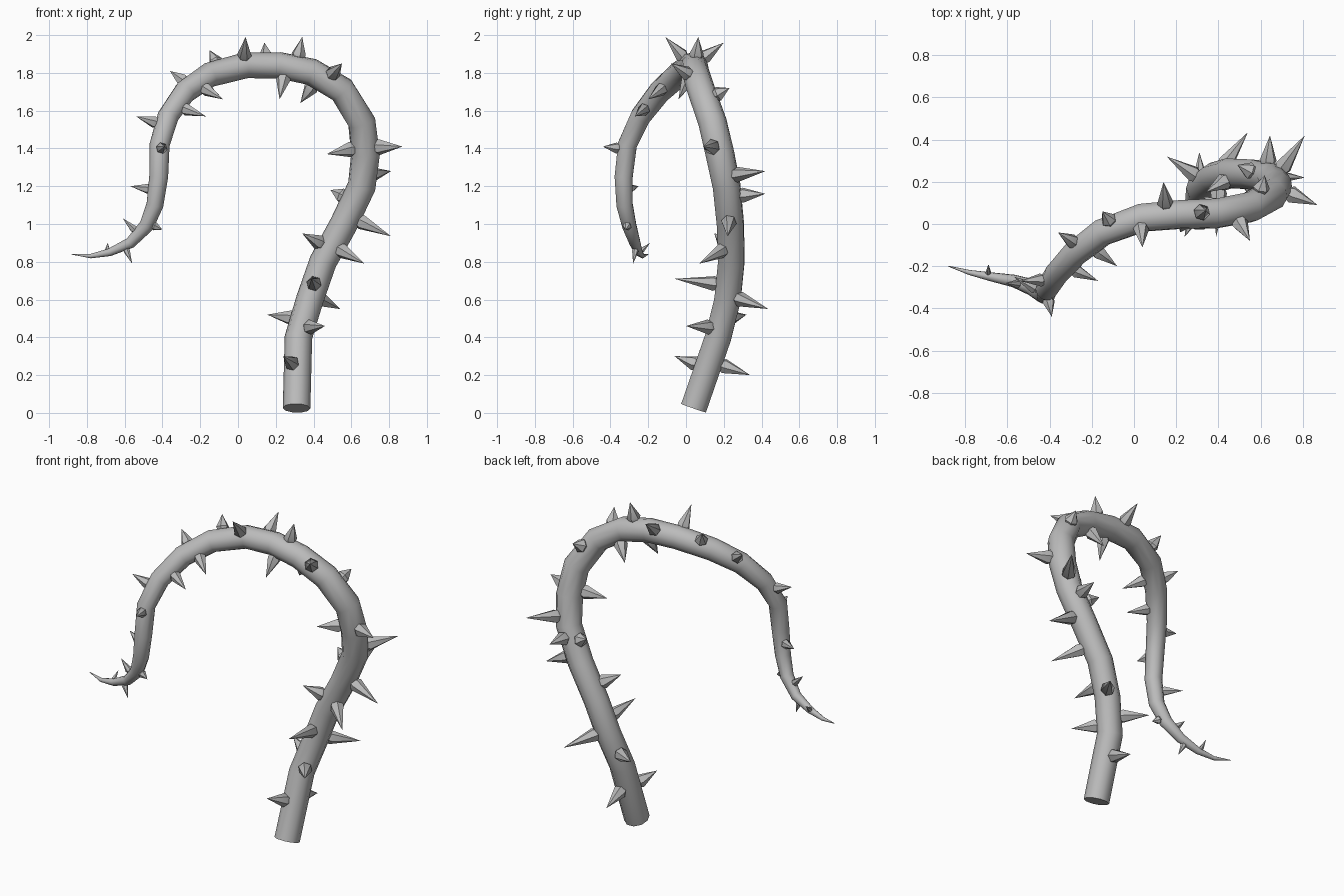
import bpy
import bmesh
import math
from mathutils import Vector
from mathutils.geometry import intersect_point_line

cube = bpy.data.objects.get("Cube")
if cube:
    bpy.data.objects.remove(cube, do_unlink=True)

# One flat colour for the stem and its thorns
grey = bpy.data.materials.new("stone grey")
grey.use_nodes = True
colour = (0.5, 0.5, 0.5, 1)
grey.diffuse_color = colour
grey.node_tree.nodes["Principled BSDF"].inputs["Base Color"].default_value = colour

# Centre line of the stem from root to tip: x, y, z, radius
STEM = [
    (.31, .04, .025, .073), (.32, .17, .4, .073), (.38, .22, .6, .073),
    (.45, .24, .8, .073), (.56, .235, 1, .074), (.655, .215, 1.2, .075),
    (.675, .18, 1.37, .077), (.655, .14, 1.54, .076), (.55, .08, 1.71, .074),
    (.39, .05, 1.805, .072), (.22, .045, 1.84, .07), (.04, .03, 1.84, .069),
    (-.15, -.04, 1.79, .066), (-.28, -.14, 1.7, .062), (-.37, -.24, 1.57, .057),
    (-.415, -.31, 1.42, .053), (-.42, -.33, 1.25, .05), (-.44, -.325, 1.1, .045),
    (-.485, -.30, .99, .039), (-.57, -.27, .9, .03), (-.68, -.25, .85, .021),
    (-.78, -.23, .83, .012), (-.88, -.2, .84, .002),
]

# Thorn points, grouped by stretch of the stem
LOWER_THORNS = [
    (.24, -.06, .3), (.31, .34, .2), (.155, .32, .52), (.46, 0, .46),
    (.39, -.06, .71), (.54, .435, .55), (.34, .15, .95), (.67, .07, .79),
    (.81, .22, .935), (.645, .42, 1.16), (.49, .28, 1.18), (.81, .42, 1.28),
]
ARCH_THORNS = [
    (.47, .1, 1.37), (.87, .09, 1.41), (.62, .23, 1.72), (.55, -.08, 1.85),
    (.34, .065, 1.99), (.33, .13, 1.64), (.22, -.04, 1.66), (.14, .2, 1.96),
    (.04, -.11, 1.99), (-.15, .06, 1.92),
]
TAIL_THORNS = [
    (-.36, -.04, 1.81), (-.08, -.2, 1.66), (-.54, -.27, 1.57), (-.17, -.27, 1.57),
    (-.39, -.44, 1.41), (-.57, -.25, 1.2), (-.61, -.28, 1.03), (-.4, -.32, .97),
    (-.69, -.19, .9), (-.56, -.28, .79),
]


def add_ring(bm, centre, axis, radius, sides, side):
    """Ring of vertices around an axis, started from a given side direction."""
    u = (side - axis * side.dot(axis)).normalized()
    v = axis.cross(u)
    angles = [2 * math.pi * i / sides for i in range(sides)]
    ring = [bm.verts.new(centre + radius * (u * math.cos(a) + v * math.sin(a)))
            for a in angles]
    return ring, u


def bridge(bm, lower, upper):
    count = len(lower)
    for i in range(count):
        j = (i + 1) % count
        bm.faces.new((lower[i], lower[j], upper[j], upper[i]))


def finish(bm, name, sharp_angle):
    bmesh.ops.recalc_face_normals(bm, faces=bm.faces[:])
    mesh = bpy.data.meshes.new(name)
    bm.to_mesh(mesh)
    bm.free()
    mesh.materials.append(grey)
    obj = bpy.data.objects.new(name, mesh)
    bpy.context.collection.objects.link(obj)
    bpy.ops.object.select_all(action="DESELECT")
    obj.select_set(True)
    bpy.context.view_layer.objects.active = obj
    bpy.ops.object.shade_smooth_by_angle(angle=math.radians(sharp_angle))
    return obj


def build_stem(centres, radii):
    """Sweep a tapering ring along the centre line without twisting it."""
    bm = bmesh.new()
    side = Vector((1, 0, 0))
    previous = None
    last = len(centres) - 1
    for i, centre in enumerate(centres):
        before = centres[max(i - 1, 0)]
        after = centres[min(i + 1, last)]
        axis = (after - before).normalized()
        ring, side = add_ring(bm, centre, axis, radii[i], 10, side)
        if previous:
            bridge(bm, previous, ring)
        else:
            bm.faces.new(ring)
        previous = ring
    bm.faces.new(previous)
    return finish(bm, "stem", 50)


def nearest_on_stem(point, centres, radii):
    """Closest spot on the centre line, with the stem radius there."""
    best = None
    for i in range(len(centres) - 1):
        spot, t = intersect_point_line(point, centres[i], centres[i + 1])
        t = min(max(t, 0), 1)
        spot = centres[i].lerp(centres[i + 1], t)
        distance = (point - spot).length
        if best is None or distance < best[0]:
            radius = radii[i] + t * (radii[i + 1] - radii[i])
            best = (distance, spot, radius)
    return best


def build_thorn(name, tip, centres, radii):
    """Six-sided spike with a swollen foot sunk into the stem."""
    distance, root, radius = nearest_on_stem(tip, centres, radii)
    axis = (tip - root).normalized()
    side = axis.orthogonal()
    width = 0.5 * radius + 0.004
    bm = bmesh.new()
    foot, side = add_ring(bm, root + axis * radius * 0.75, axis, width * 0.7, 6, side)
    swell, side = add_ring(bm, root + axis * radius * 1.1, axis, width, 6, side)
    bm.faces.new(foot)
    bridge(bm, foot, swell)
    point = bm.verts.new(tip)
    for i in range(len(swell)):
        bm.faces.new((swell[i], swell[(i + 1) % len(swell)], point))
    return finish(bm, name, 45)


# Stem, then every thorn aimed from the stem to its point
centres = [Vector(row[:3]) for row in STEM]
radii = [row[3] for row in STEM]
stem = build_stem(centres, radii)

groups = {"lower_thorn": LOWER_THORNS, "arch_thorn": ARCH_THORNS, "tail_thorn": TAIL_THORNS}
for name, tips in groups.items():
    for tip in tips:
        build_thorn(name, Vector(tip), centres, radii).parent = stem
